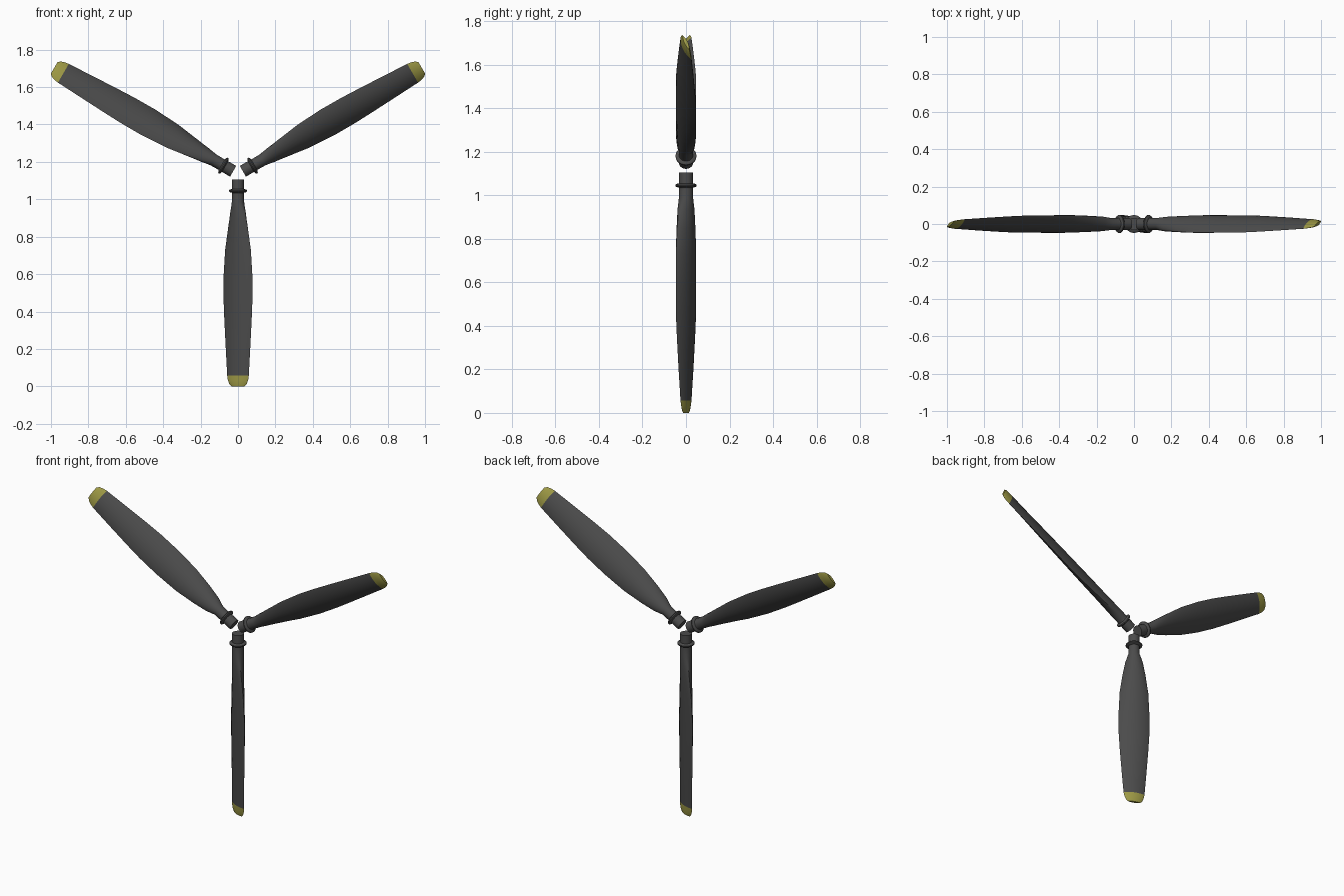
import bpy, bmesh, math
from mathutils import Matrix

if "Cube" in bpy.data.objects:
    bpy.data.objects.remove(bpy.data.objects["Cube"])

HUB_Z = 1.135
SIDES = 24


def material(name, color):
    m = bpy.data.materials.new(name)
    m.diffuse_color = color
    m.use_nodes = True
    m.node_tree.nodes["Principled BSDF"].inputs["Base Color"].default_value = m.diffuse_color
    return m


dark = material("dark_grey", (0.07, 0.07, 0.07, 1))
yellow = material("tip_yellow", (0.34, 0.32, 0.06, 1))

# Stations: distance from hub, half chord, half thickness, pitch (deg), edge sharpness
BLADE = [
    (0.090, 0.032, 0.032, 45, 0.0),
    (0.150, 0.033, 0.033, 45, 0.0),
    (0.200, 0.050, 0.032, 42, 0.3),
    (0.285, 0.066, 0.031, 38, 0.6),
    (0.405, 0.083, 0.029, 34, 0.8),
    (0.555, 0.0905, 0.026, 31, 0.9),
    (0.685, 0.0895, 0.024, 31, 0.9),
    (0.785, 0.084, 0.022, 30, 0.9),
    (0.935, 0.0735, 0.018, 27.5, 0.9),
    (1.078, 0.063, 0.014, 23.5, 0.9),
]
TIP = [
    BLADE[-1],
    (1.100, 0.059, 0.013, 22, 0.9),
    (1.123, 0.050, 0.011, 21, 0.8),
    (1.135, 0.037, 0.008, 21, 0.7),
]
# Root sleeve with flange: distance from hub, radius
ROOT = [(0.030, 0.033), (0.080, 0.033), (0.083, 0.044), (0.087, 0.048),
        (0.093, 0.048), (0.097, 0.044), (0.100, 0.033), (0.115, 0.031)]


def ring(r, a, b, pitch, sharp):
    """Twisted lens section of a blade that points down."""
    c, s = math.cos(math.radians(pitch)), math.sin(math.radians(pitch))
    pts = []
    for i in range(SIDES):
        t = 2 * math.pi * i / SIDES
        u = a * math.cos(t)
        v = b * math.sin(t) * abs(math.sin(t)) ** sharp
        pts.append((u * c + v * s, -u * s + v * c, -r))
    return pts


def loft(name, stations, mat, turn, cap_start=False, cap_end=False):
    """Skin the stations, then turn the part about the hub axis."""
    bm = bmesh.new()
    rings = [[bm.verts.new(p) for p in ring(*st)] for st in stations]
    for lo, hi in zip(rings, rings[1:]):
        for i in range(SIDES):
            j = (i + 1) % SIDES
            bm.faces.new((lo[i], hi[i], hi[j], lo[j]))
    if cap_start:
        bm.faces.new(rings[0])
    if cap_end:
        bm.faces.new(rings[-1][::-1])
    bm.transform(Matrix.Translation((0, 0, HUB_Z)) @ Matrix.Rotation(turn, 4, 'Y'))
    me = bpy.data.meshes.new(name)
    bm.to_mesh(me)
    bm.free()
    me.materials.append(mat)
    ob = bpy.data.objects.new(name, me)
    bpy.context.collection.objects.link(ob)
    bpy.ops.object.select_all(action='DESELECT')
    ob.select_set(True)
    bpy.context.view_layer.objects.active = ob
    bpy.ops.object.shade_smooth_by_angle(angle=math.radians(35))


# Three blades, each with a flanged root and a painted tip
for k in range(3):
    turn = k * 2 * math.pi / 3
    loft(f"blade_{k + 1}", BLADE, dark, turn)
    loft(f"blade_tip_{k + 1}", TIP, yellow, turn, cap_end=True)
    loft(f"blade_root_{k + 1}", [(r, q, q, 0, 0) for r, q in ROOT], dark, turn,
         cap_start=True, cap_end=True)
